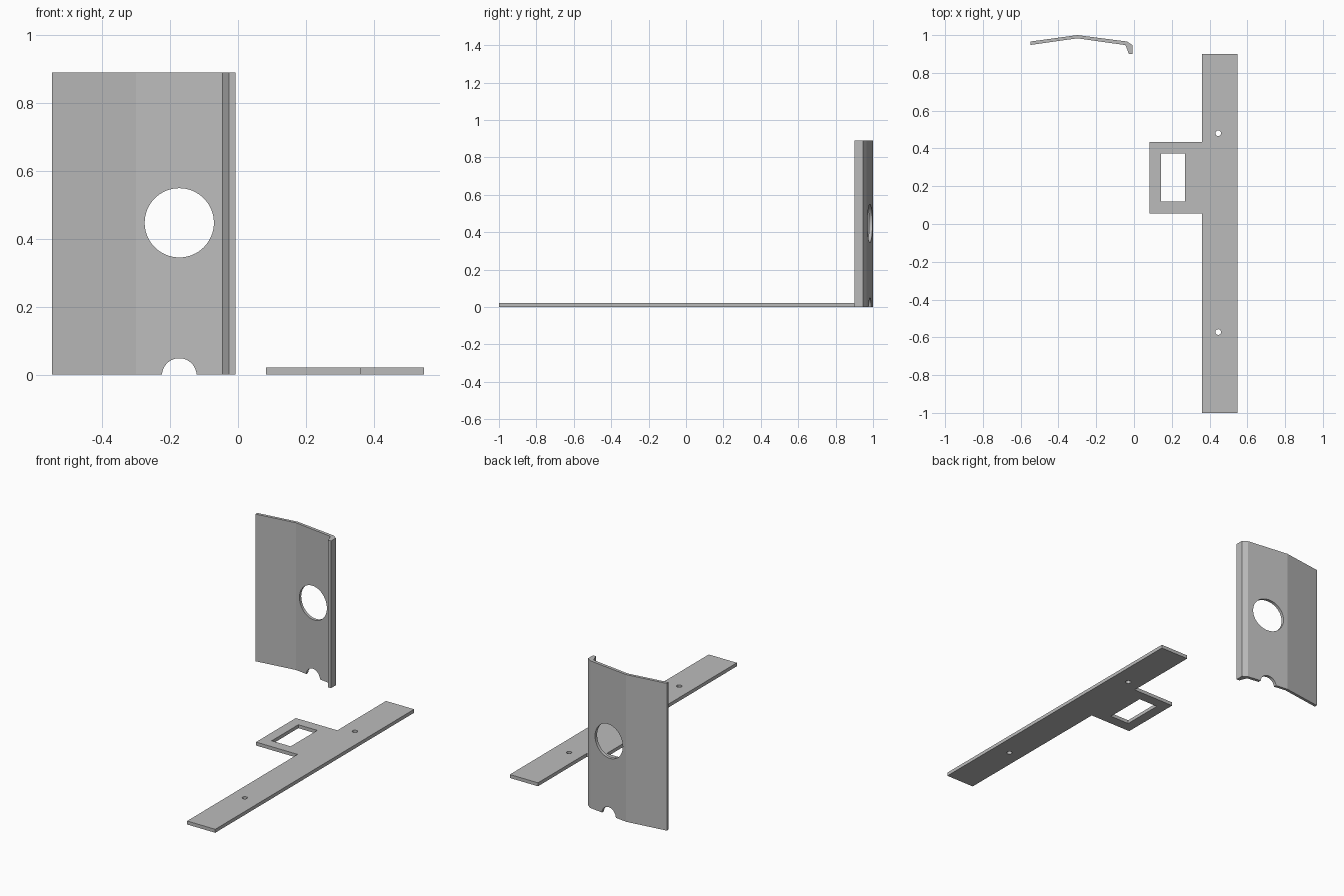
import bpy, bmesh, math

if "Cube" in bpy.data.objects:
    bpy.data.objects.remove(bpy.data.objects["Cube"])

grey = bpy.data.materials.new("plain grey")
grey.diffuse_color = (0.5, 0.5, 0.5, 1)
grey.use_nodes = True
grey.node_tree.nodes["Principled BSDF"].inputs["Base Color"].default_value = grey.diffuse_color


def prism(name, outline, z0, z1):
    """Extrude a plan outline straight up from z0 to z1."""
    bm = bmesh.new()
    face = bm.faces.new([bm.verts.new((x, y, z0)) for x, y in outline])
    top = bmesh.ops.extrude_face_region(bm, geom=[face])["geom"]
    bmesh.ops.translate(bm, vec=(0, 0, z1 - z0),
                        verts=[v for v in top if isinstance(v, bmesh.types.BMVert)])
    bmesh.ops.recalc_face_normals(bm, faces=bm.faces)
    mesh = bpy.data.meshes.new(name)
    bm.to_mesh(mesh)
    bm.free()
    ob = bpy.data.objects.new(name, mesh)
    bpy.context.collection.objects.link(ob)
    mesh.materials.append(grey)
    return ob


def circle(cx, cy, r, n):
    return [(cx + r * math.cos(2 * math.pi * i / n),
             cy + r * math.sin(2 * math.pi * i / n)) for i in range(n)]


def rect(x0, y0, x1, y1):
    return [(x0, y0), (x1, y0), (x1, y1), (x0, y1)]


def cut(target, cutter):
    """Subtract the cutter, bake the result and drop the cutter."""
    mod = target.modifiers.new("cut", 'BOOLEAN')
    mod.operation, mod.solver, mod.object = 'DIFFERENCE', 'EXACT', cutter
    bpy.context.view_layer.objects.active = target
    bpy.ops.object.modifier_apply(modifier=mod.name)
    bpy.data.objects.remove(cutter)


# Bent upright panel with a folded lip on its right edge
panel = prism("bent_panel", [
    (-0.548, 0.966), (-0.30, 1.0), (-0.037, 0.966), (-0.008, 0.947), (-0.008, 0.90),
    (-0.027, 0.90), (-0.045, 0.947), (-0.30, 0.983), (-0.548, 0.948)], 0, 0.89)

# Round opening and the half-round notch on the bottom edge
for z, r in ((0.447, 0.102), (-0.003, 0.051)):
    tool = prism("hole_cutter", circle(-0.173, -z, r, 64), 0.8, 1.1)
    tool.rotation_euler.x = -math.pi / 2
    cut(panel, tool)

# Flat T-shaped strip with a side tab
plate = prism("flat_bracket", [
    (0.36, -1.0), (0.548, -1.0), (0.548, 0.90), (0.36, 0.90),
    (0.36, 0.435), (0.082, 0.435), (0.082, 0.055), (0.36, 0.055)], 0, 0.021)

# Rectangular window in the tab and two screw holes in the strip
cut(plate, prism("window_cutter", rect(0.143, 0.118, 0.27, 0.372), -0.1, 0.1))
for y in (0.48, -0.572):
    cut(plate, prism("screw_cutter", circle(0.446, y, 0.015, 32), -0.1, 0.1))

# Smooth round walls, crisp edges
for ob in (panel, plate):
    bpy.ops.object.select_all(action='DESELECT')
    ob.select_set(True)
    bpy.context.view_layer.objects.active = ob
    bpy.ops.object.shade_smooth_by_angle(angle=math.radians(15))
